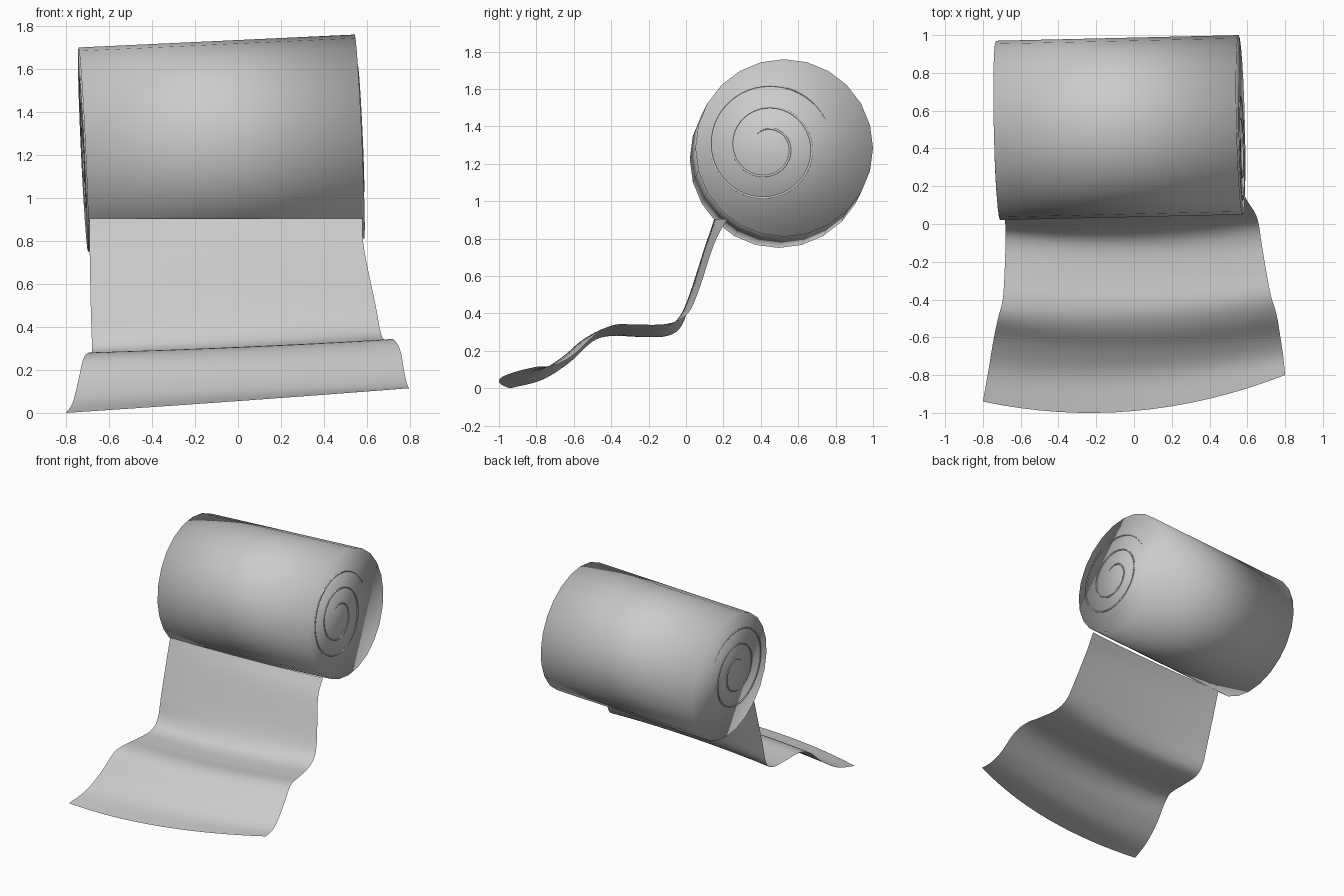
import bpy, bmesh, math
from mathutils import Vector, Matrix

if "Cube" in bpy.data.objects:
    bpy.data.objects.remove(bpy.data.objects["Cube"])

# Frame of the roll: local x runs along its slightly tilted axis
LEFT, RIGHT, R = Vector((-0.72, 0.495, 1.225)), Vector((0.565, 0.525, 1.285)), 0.475
axis = (RIGHT - LEFT).normalized()
side = Vector((0, 0, 1)).cross(axis).normalized()
up = axis.cross(side)
frame = Matrix((axis, side, up)).transposed().to_4x4()
frame.translation = (LEFT + RIGHT) / 2
half = (RIGHT - LEFT).length / 2


def add_mesh(name, bm):
    me = bpy.data.meshes.new(name)
    bm.to_mesh(me)
    bm.free()
    for p in me.polygons:
        p.use_smooth = True
    ob = bpy.data.objects.new(name, me)
    bpy.context.collection.objects.link(ob)
    return ob


# Closed roll
bm = bmesh.new()
bmesh.ops.create_cone(bm, cap_ends=True, segments=24, radius1=R, radius2=R, depth=2 * half,
                      matrix=Matrix.Rotation(math.pi / 2, 4, 'Y'))
add_mesh("roll", bm).matrix_world = frame


# Thin spiral line on each end of the roll
def spiral(name, x):
    cu = bpy.data.curves.new(name, 'CURVE')
    cu.dimensions = '3D'
    cu.bevel_depth = 0.006
    cu.bevel_resolution = 1
    n = 120
    sp = cu.splines.new('POLY')
    sp.points.add(n - 1)
    for i, p in enumerate(sp.points):
        t = i / (n - 1)
        a = math.radians(125 - 820 * t)
        r = 0.085 + 0.265 * t
        p.co = (x, -0.095 + r * math.cos(a), 0.005 + r * math.sin(a), 1)
        p.radius = min(1, 0.2 + 12 * min(t, 1 - t))
    ob = bpy.data.objects.new(name, cu)
    bpy.context.collection.objects.link(ob)
    ob.matrix_world = frame
    bpy.context.view_layer.objects.active = ob
    ob.select_set(True)
    bpy.ops.object.convert(target='MESH')
    bpy.context.view_layer.objects.active.select_set(False)


spiral("spiral_right", half)
spiral("spiral_left", -half)

# Unrolled sheet: left edge, middle (y, z) and right edge, from the roll to the front
left = [(-.69, .15, .905), (-.69, .11, .77), (-.685, .03, .5), (-.68, -.02, .34),
        (-.68, -.1, .28), (-.685, -.25, .275), (-.695, -.4, .28), (-.72, -.5, .25),
        (-.745, -.62, .14), (-.77, -.77, .045), (-.80, -.94, 0)]
mid = [(.17, .905), (.11, .77), (.02, .5), (-.045, .37), (-.13, .31), (-.28, .3),
       (-.44, .305), (-.55, .26), (-.67, .16), (-.8, .085), (-.99, .055)]
right = [(.58, .22, .905), (.585, .15, .77), (.64, .06, .5), (.66, 0, .39),
         (.675, -.1, .345), (.70, -.25, .34), (.725, -.38, .34), (.755, -.48, .29),
         (.775, -.6, .18), (.79, -.7, .125), (.80, -.8, .115)]


def smooth_path(pts, steps=5):
    p = [2 * pts[0] - pts[1]] + pts + [2 * pts[-1] - pts[-2]]
    out = []
    for a, b, c, d in zip(p, p[1:], p[2:], p[3:]):
        for k in range(steps):
            t = k / steps
            out.append(0.5 * (2 * b + (c - a) * t + (2 * a - 5 * b + 4 * c - d) * t * t
                              + (3 * b - a - 3 * c + d) * t ** 3))
    return out + [pts[-1]]


L = [Vector(p) for p in left]
Rt = [Vector(p) for p in right]
M = [Vector(((l.x + r.x) / 2, *m)) for l, m, r in zip(L, mid, Rt)]
bm = bmesh.new()
rows, cols = [], 16
for l, m, r in zip(smooth_path(L), smooth_path(M), smooth_path(Rt)):
    row = []
    for j in range(cols + 1):
        s = 2 * j / cols - 1
        row.append(bm.verts.new(l * (s * (s - 1) / 2) + m * (1 - s * s) + r * (s * (s + 1) / 2)))
    rows.append(row)
for a, b in zip(rows, rows[1:]):
    for j in range(cols):
        bm.faces.new((a[j], b[j], b[j + 1], a[j + 1]))
add_mesh("unrolled_sheet", bm)
